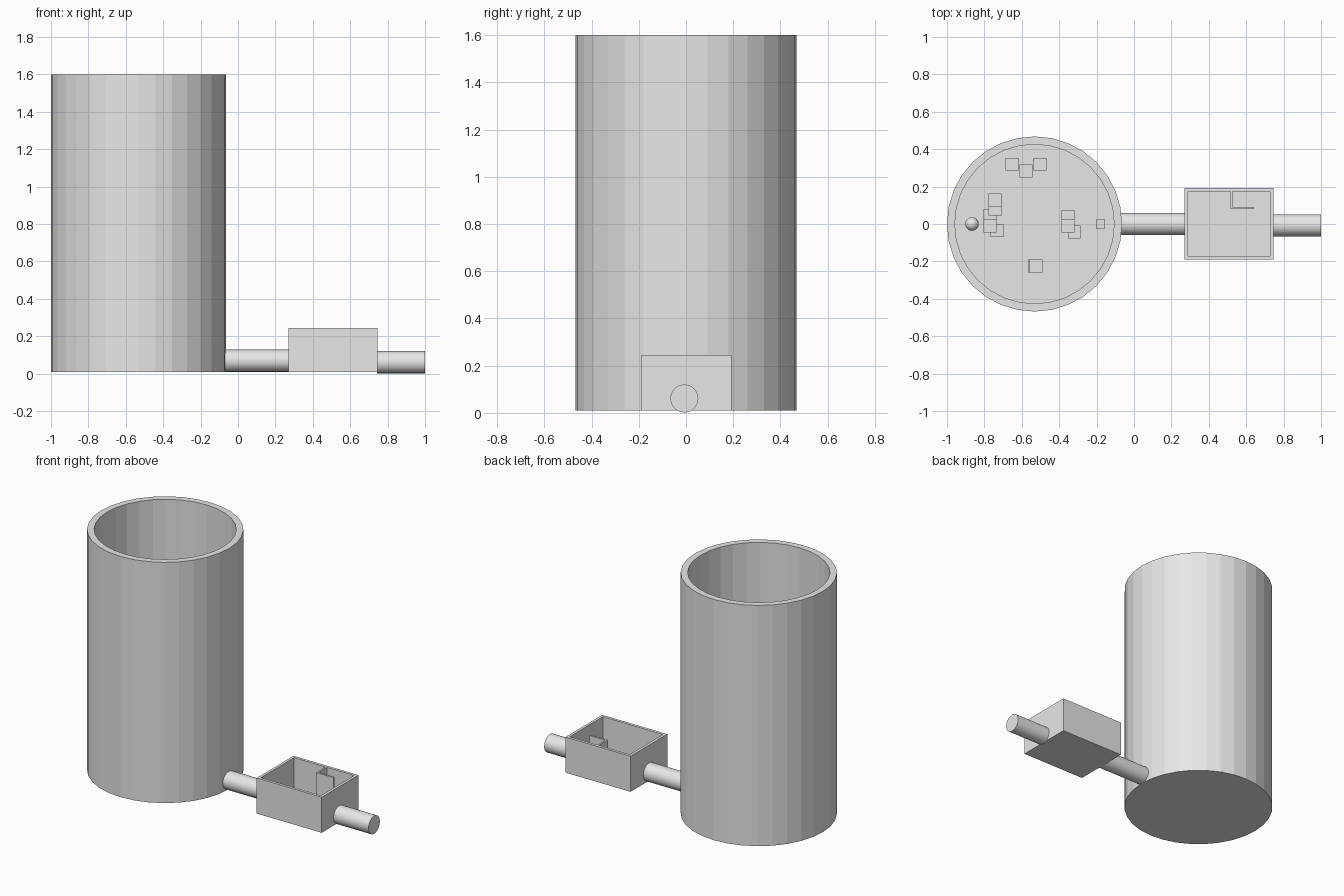
import bpy
import bmesh
from math import pi
from mathutils import Matrix, Vector

cube = bpy.data.objects.get("Cube")
if cube:
    bpy.data.objects.remove(cube, do_unlink=True)

grey = bpy.data.materials.new("plain_grey")
grey.use_nodes = True
grey.diffuse_color = (0.8, 0.8, 0.8, 1)
grey.node_tree.nodes["Principled BSDF"].inputs["Base Color"].default_value = (0.8, 0.8, 0.8, 1)


def finish(name, bm, smooth=False):
    """Turn a bmesh into a named grey object."""
    bmesh.ops.recalc_face_normals(bm, faces=bm.faces)
    mesh = bpy.data.meshes.new(name)
    bm.to_mesh(mesh)
    bm.free()
    mesh.materials.append(grey)
    obj = bpy.data.objects.new(name, mesh)
    bpy.context.collection.objects.link(obj)
    if smooth:
        bpy.ops.object.select_all(action="DESELECT")
        obj.select_set(True)
        bpy.context.view_layer.objects.active = obj
        bpy.ops.object.shade_smooth_by_angle(angle=pi / 6)
    return obj


def add_box(bm, low, high):
    """Add a box between two corners and return its vertices."""
    low, high = Vector(low), Vector(high)
    place = Matrix.Translation((low + high) / 2) @ Matrix.Diagonal((*(high - low), 1))
    return bmesh.ops.create_cube(bm, size=1, matrix=place)["verts"]


def hollow(bm, wall, floor):
    """Open the top of a solid: inset the top face, then sink it to the floor."""
    bm.normal_update()
    top = max(bm.faces, key=lambda f: f.calc_center_median().z)
    bmesh.ops.inset_region(bm, faces=[top], thickness=wall, use_even_offset=True)
    inner = bmesh.ops.extrude_discrete_faces(bm, faces=[top])["faces"][0]
    for v in inner.verts:
        v.co.z = floor


def pipe(name, x0, x1, y, z, radius):
    bm = bmesh.new()
    place = Matrix.Translation(((x0 + x1) / 2, y, z)) @ Matrix.Rotation(pi / 2, 4, "Y")
    bmesh.ops.create_cone(bm, cap_ends=True, segments=48, radius1=radius,
                          radius2=radius, depth=x1 - x0, matrix=place)
    finish(name, bm, smooth=True)


# Tall open tank with faceted wall
TANK_X, TANK_FLOOR = -0.532, 0.05
bm = bmesh.new()
bmesh.ops.create_cone(bm, cap_ends=True, segments=32, radius1=0.468, radius2=0.468,
                      depth=1.59, matrix=Matrix.Translation((TANK_X, 0, 0.805)))
hollow(bm, 0.042, TANK_FLOOR)
finish("tank", bm)

# Open side box
bm = bmesh.new()
add_box(bm, (0.27, -0.19, 0.01), (0.745, 0.193, 0.245))
hollow(bm, 0.018, 0.03)
finish("side_box", bm)

# L-shaped partition inside the box
bm = bmesh.new()
add_box(bm, (0.516, 0.079, 0.03), (0.527, 0.176, 0.244))
add_box(bm, (0.527, 0.079, 0.03), (0.642, 0.091, 0.244))
finish("box_partition", bm)

# Pipes joining tank, box and outlet
pipe("inlet_pipe", -0.075, 0.272, 0, 0.069, 0.059)
pipe("outlet_pipe", 0.743, 1.0, -0.007, 0.061, 0.059)

# Small blocks on the tank floor, each group stepping up in order
groups = {
    "back_block": [(-0.652, 0.32), (-0.503, 0.32), (-0.578, 0.283)],
    "right_block": [(-0.733, -0.035), (-0.77, 0.045), (-0.77, -0.011),
                    (-0.743, 0.08), (-0.743, 0.128)],
    "left_block": [(-0.32, -0.043), (-0.353, 0.037), (-0.353, -0.011)],
    "front_block": [(-0.532, -0.225), (-0.524, -0.225)],
}
HALF = 0.034
for name, spots in groups.items():
    for i, (x, y) in enumerate(spots):
        bm = bmesh.new()
        base = TANK_FLOOR + 0.01 * i
        add_box(bm, (x - HALF, y - HALF, base), (x + HALF, y + HALF, base + 2 * HALF))
        finish(f"{name}_{i + 1}", bm)

bm = bmesh.new()
add_box(bm, (-0.203, -0.024, TANK_FLOOR), (-0.155, 0.024, TANK_FLOOR + 0.05))
finish("tiny_block", bm)

# Ball resting on the tank floor
bm = bmesh.new()
bmesh.ops.create_uvsphere(bm, u_segments=32, v_segments=16, radius=0.036,
                          matrix=Matrix.Translation((-0.866, 0, TANK_FLOOR + 0.036)))
finish("ball", bm, smooth=True)
